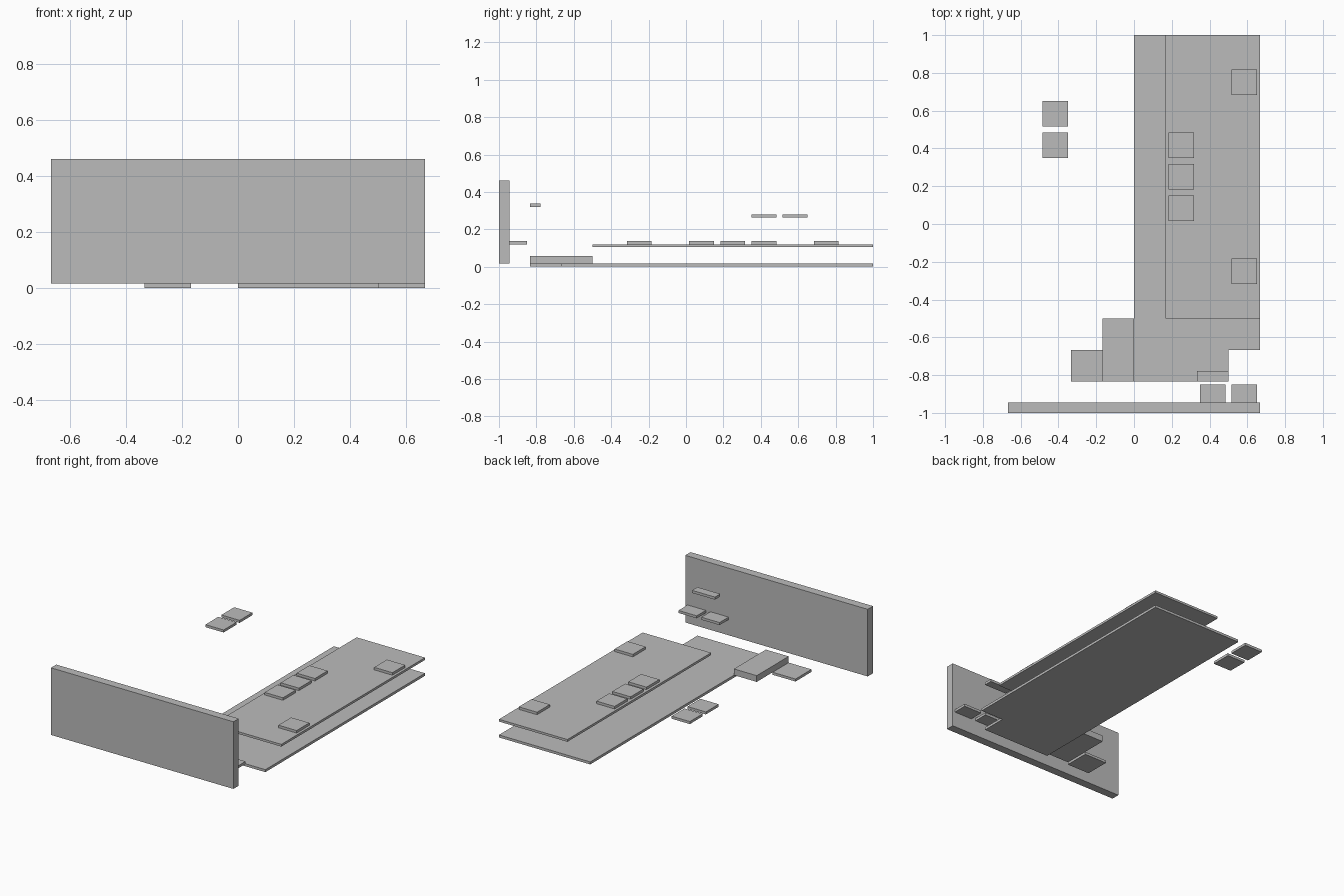
import bpy
import bmesh
from mathutils import Vector

cube = bpy.data.objects.get("Cube")
if cube:
    bpy.data.objects.remove(cube, do_unlink=True)

grey = bpy.data.materials.new("plain grey")
grey.use_nodes = True
grey.diffuse_color = (0.5, 0.5, 0.5, 1)
grey.node_tree.nodes["Principled BSDF"].inputs["Base Color"].default_value = grey.diffuse_color

U = 1 / 6      # plan module
T = U / 10     # slab thickness
TILE = 0.4 * U # half width of a tile


def prism(name, outline, z0, z1):
    """Extrude a plan outline, given in modules, between two heights."""
    bm = bmesh.new()
    face = bm.faces.new([bm.verts.new((x * U, y * U, z0)) for x, y in outline])
    top = bmesh.ops.extrude_face_region(bm, geom=[face])["geom"]
    verts = [v for v in top if isinstance(v, bmesh.types.BMVert)]
    bmesh.ops.translate(bm, verts=verts, vec=Vector((0, 0, z1 - z0)))
    bmesh.ops.recalc_face_normals(bm, faces=bm.faces)
    mesh = bpy.data.meshes.new(name)
    bm.to_mesh(mesh)
    bm.free()
    mesh.materials.append(grey)
    obj = bpy.data.objects.new(name, mesh)
    bpy.context.collection.objects.link(obj)
    return obj


def box(name, x0, x1, y0, y1, z0, z1):
    return prism(name, [(x0, y0), (x1, y0), (x1, y1), (x0, y1)], z0, z1)


def tile(name, x, y, z):
    h = TILE / U
    return box(name, x - h, x + h, y - h, y + h, z, z + T)


# Ground slab with a notched front corner, and the landing beside it
prism("lower_floor", [(0, -5), (3, -5), (3, -4), (4, -4), (4, 6), (0, 6)], 0, T)
box("landing_slab", -2, -1, -5, -4, 0, T)
box("raised_step", -1, 0, -5, -3, T, 0.058)

# Upper deck and front wall
DECK = 0.12
box("upper_deck", 1, 4, -3, 6, DECK - 0.015, DECK)
box("front_wall", -4, 4, -6, -6 + 1 / 3, T, 0.46)

# Tiles resting on the deck
for i, (x, y) in enumerate([(1.5, 2.5), (1.5, 1.5), (1.5, 0.5), (3.5, 4.5), (3.5, -1.5)]):
    tile(f"deck_tile_{i + 1}", x, y, DECK)

# Tiles fixed to the back of the wall
for i, x in enumerate([2.5, 3.5]):
    tile(f"wall_tile_{i + 1}", x, -5.5, DECK)

# Floating tiles and the narrow ledge
for i, y in enumerate([2.5, 3.5]):
    tile(f"floating_tile_{i + 1}", -2.5, y, 0.262)
box("narrow_ledge", 2, 3, -5, -5 + 1 / 3, 0.32, 0.337)
